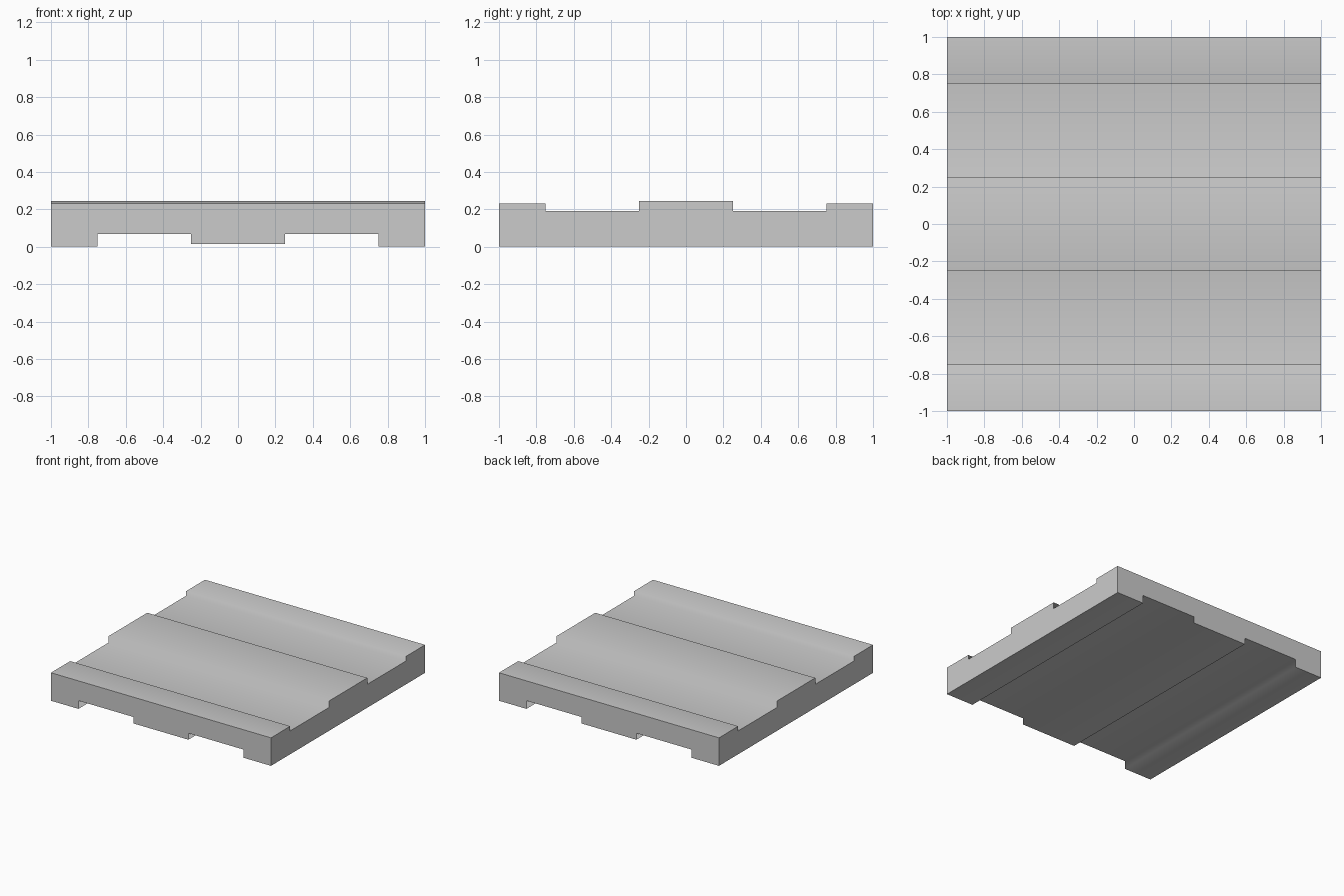
import bpy
import bmesh

if "Cube" in bpy.data.objects:
    bpy.data.objects.remove(bpy.data.objects["Cube"])

RIM_TOP, MID_TOP, CHANNEL_TOP = 0.23, 0.245, 0.192
MID_BASE, CHANNEL_BASE = 0.014, 0.067


def stepped_profile(outer, channel, middle):
    """Mirrored stepped outline running from -1 to 1."""
    half = [(-1, outer), (-0.75, outer), (-0.75, channel),
            (-0.25, channel), (-0.25, middle)]
    return half + [(-s, z) for s, z in reversed(half)]


top = stepped_profile(RIM_TOP, CHANNEL_TOP, MID_TOP)
base = stepped_profile(0, CHANNEL_BASE, MID_BASE)
bm = bmesh.new()


def add_face(points, smooth):
    face = bm.faces.new([bm.verts.new(p) for p in points])
    face.smooth = smooth


# Top ridges run along x, underside ridges run along y
for (a, za), (b, zb) in zip(top, top[1:]):
    add_face([(-1, a, za), (1, a, za), (1, b, zb), (-1, b, zb)], True)
for (a, za), (b, zb) in zip(base, base[1:]):
    add_face([(a, -1, za), (a, 1, za), (b, 1, zb), (b, -1, zb)], True)

# Side walls follow the stepped outlines
for s in (-1, 1):
    add_face([(s, y, z) for y, z in top] + [(s, 1, 0), (s, -1, 0)], False)
    add_face([(x, s, z) for x, z in base]
             + [(1, s, RIM_TOP), (-1, s, RIM_TOP)], False)

bmesh.ops.remove_doubles(bm, verts=bm.verts, dist=1e-5)
bmesh.ops.recalc_face_normals(bm, faces=bm.faces)

# Keep the outer border crisp; the steps shade softly
for edge in bm.edges:
    edge.smooth = all(f.smooth for f in edge.link_faces)

mesh = bpy.data.meshes.new("grooved_panel")
bm.to_mesh(mesh)
bm.free()
panel = bpy.data.objects.new("grooved_panel", mesh)
bpy.context.collection.objects.link(panel)

# Area-weighted shading keeps the broad strips nearly flat
weighted = panel.modifiers.new("soft_steps", "WEIGHTED_NORMAL")
weighted.mode = 'FACE_AREA'
weighted.keep_sharp = True
